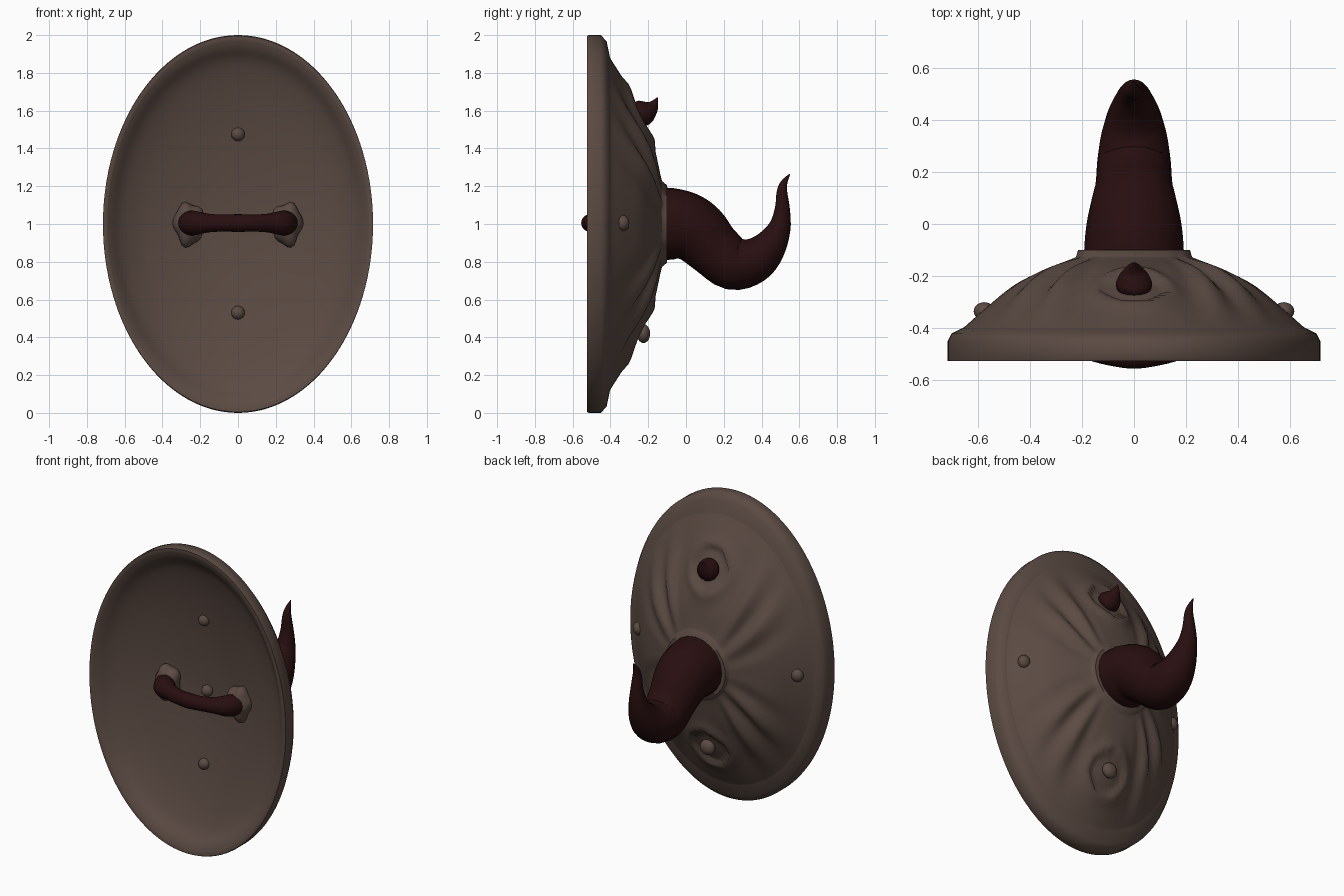
import bpy, bmesh, math
from mathutils import Vector

old = bpy.data.objects.get("Cube")
if old:
    bpy.data.objects.remove(old, do_unlink=True)


def material(name, rgb):
    m = bpy.data.materials.new(name)
    m.use_nodes = True
    col = (*rgb, 1.0)
    m.diffuse_color = col
    m.node_tree.nodes["Principled BSDF"].inputs["Base Color"].default_value = col
    return m


BROWN = material("brown leather", (0.105, 0.07, 0.056))
DARK = material("dark red horn", (0.021, 0.0045, 0.005))


def finish(name, bm, mat, angle=50):
    bmesh.ops.recalc_face_normals(bm, faces=bm.faces)
    me = bpy.data.meshes.new(name)
    bm.to_mesh(me)
    bm.free()
    me.materials.append(mat)
    ob = bpy.data.objects.new(name, me)
    bpy.context.collection.objects.link(ob)
    bpy.ops.object.select_all(action='DESELECT')
    ob.select_set(True)
    bpy.context.view_layer.objects.active = ob
    bpy.ops.object.shade_smooth_by_angle(angle=math.radians(angle))
    return ob


def resample(pts, steps):
    """Catmull-Rom through tuples of any length."""
    pts = [Vector(p) for p in pts]
    out = []
    for i in range(len(pts) - 1):
        a, b = pts[max(i - 1, 0)], pts[i]
        c, d = pts[i + 1], pts[min(i + 2, len(pts) - 1)]
        for s in range(steps):
            t = s / steps
            out.append(b + (c - a) * (t / 2)
                       + (a * 2 - b * 5 + c * 4 - d) * (t * t / 2)
                       + (b * 3 - a - c * 3 + d) * (t ** 3 / 2))
    return out + [pts[-1]]


def loft(name, rings, mat, angle=50):
    bm = bmesh.new()
    loops = [[bm.verts.new(p) for p in ring] for ring in rings]
    n = len(loops[0])
    for a, b in zip(loops, loops[1:]):
        for j in range(n):
            k = (j + 1) % n
            bm.faces.new((a[j], a[k], b[k], b[j]))
    bm.faces.new(loops[0])
    bm.faces.new(loops[-1])
    return finish(name, bm, mat, angle)


def tube(name, path, side, mat, steps=4, n=20):
    """Round tube along (x, y, z, radius) points lying in a plane normal to side."""
    pts = resample(path, steps)
    side, rings = Vector(side), []
    for i, p in enumerate(pts):
        tan = (pts[min(i + 1, len(pts) - 1)].xyz - pts[max(i - 1, 0)].xyz).normalized()
        nor = tan.cross(side)
        rings.append([p.xyz + max(p.w, 0.002) * (side * math.cos(2 * math.pi * j / n)
                      + nor * math.sin(2 * math.pi * j / n)) for j in range(n)])
    return loft(name, rings, mat)


def blob(name, loc, size, mat, lobes=0.0):
    bm = bmesh.new()
    bmesh.ops.create_uvsphere(bm, u_segments=24, v_segments=14, radius=1)
    for v in bm.verts:
        a = math.atan2(v.co.z, v.co.x)
        f = 1 + lobes * (math.cos(5 * a) + 0.6 * math.sin(3 * a + v.co.y * 2))
        v.co = Vector(loc) + Vector((v.co.x * f * size[0], v.co.y * size[1], v.co.z * f * size[2]))
    return finish(name, bm, mat)


def bump(x, lo, hi):
    t = (x - lo) / (hi - lo)
    return math.sin(math.pi * t) ** 2 if 0 < t < 1 else 0.0


# Shield: elliptical rings (half width, half height, y), outside then inside
SEGS = 128
rim = [(0.715, 0.995, -0.525), (0.715, 1.0, -0.515), (0.715, 1.0, -0.45), (0.70, 0.965, -0.42)]
dome = [(0.665, 0.88, -0.402), (0.645, 0.86, -0.39), (0.56, 0.74, -0.315), (0.46, 0.60, -0.235),
        (0.35, 0.45, -0.178), (0.24, 0.26, -0.135), (0.222, 0.225, -0.125)]
collar = [(0.215, 0.205, -0.10), (0.02, 0.02, -0.10)]
inside = [(0.695, 0.975, -0.525), (0.67, 0.93, -0.505), (0.61, 0.85, -0.45), (0.50, 0.68, -0.395),
          (0.34, 0.46, -0.35), (0.18, 0.22, -0.32), (0.02, 0.02, -0.31)]


def folds(x, z, r):
    """Radiating creases beside the horn and dished seats around the studs."""
    phi = math.atan2(abs(z) / 1.0, abs(x) / 0.715)
    ph = phi - 0.45 * max(r - 0.3, 0)
    dy = 0.024 * math.cos(ph * 17) * bump(ph, -0.1, 1.15) * bump(r, 0.2, 0.95)
    dy -= 0.02 * bump(phi, 0.75, 1.5) * bump(r, 0.3, 0.95)
    d = math.hypot(x, abs(z) - 0.59)
    dy += 0.012 * bump(d, 0.09, 0.20) - (0.018 if d < 0.12 else 0)
    return dy


def ring(rx, rz, y, shaped):
    pts = []
    for j in range(SEGS):
        a = 2 * math.pi * j / SEGS
        x, z = rx * math.cos(a), rz * math.sin(a)
        dy = folds(x, z, math.hypot(x / 0.715, z)) if shaped else 0
        pts.append((x, y + dy, 1 + z))
    return pts


rings = [ring(*p, False) for p in reversed(resample(inside, 4))]
rings += [ring(*p, False) for p in rim]
rings += [ring(*p, True) for p in resample(dome, 6)]
rings += [ring(*p, False) for p in collar]
loft("shield_body", rings, BROWN, 60)

# Large curved horn on the back
horn = [(-0.15, 1.0, 0.192), (-0.08, 1.0, 0.19), (0.0, 0.985, 0.182), (0.07, 0.945, 0.168),
        (0.15, 0.865, 0.148), (0.25, 0.79, 0.14), (0.36, 0.81, 0.122), (0.44, 0.88, 0.092),
        (0.495, 0.98, 0.06), (0.51, 1.08, 0.04), (0.508, 1.17, 0.028), (0.52, 1.22, 0.018),
        (0.55, 1.265, 0.002)]
tube("main_horn", [(0, *p) for p in horn], (1, 0, 0), DARK)

# Small upper spike
spike = [(-0.27, 1.57, 0.055), (-0.235, 1.585, 0.07), (-0.205, 1.60, 0.06),
         (-0.175, 1.625, 0.032), (-0.15, 1.67, 0.002)]
tube("upper_spike", [(0, *p) for p in spike], (1, 0, 0), DARK, n=16)

# Hand grip with knobbly mounts
half = [(0.265, -0.35, 0.06), (0.235, -0.43, 0.066), (0.16, -0.475, 0.05), (0.08, -0.50, 0.045)]
grip = [(-x, y, 1.005, r) for x, y, r in half] + [(0, -0.508, 1.005, 0.047)]
grip += [(x, y, 1.005, r) for x, y, r in reversed(half)]
tube("hand_grip", grip, (0, 0, 1), DARK)
for s, label in ((1, "left"), (-1, "right")):
    blob(label + "_grip_mount", (s * 0.26, -0.355, 1.0), (s * 0.08, 0.07, 0.115), BROWN, 0.08)
    blob(label + "_side_stud", (s * 0.575, -0.335, 1.005), (0.04, 0.035, 0.042), BROWN)

# Studs on the inside and the lower back
for z, label in ((1.475, "upper"), (1.0, "middle"), (0.53, "lower")):
    blob(label + "_inner_stud", (0, -0.35 if z != 1.0 else -0.32, z), (0.036, 0.035, 0.036), BROWN)
blob("lower_outer_stud", (0, -0.225, 0.42), (0.05, 0.035, 0.05), BROWN)
